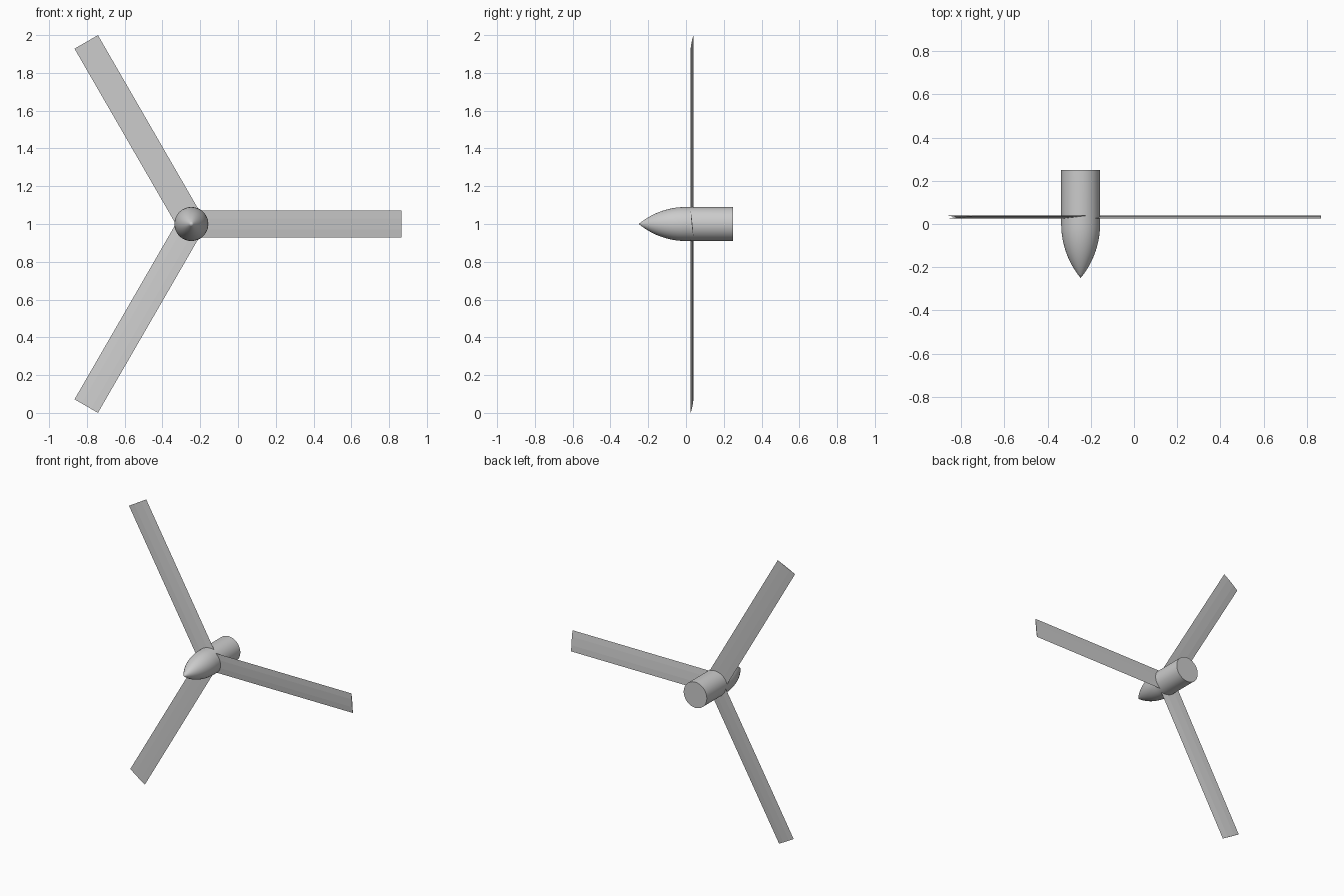
import bpy, bmesh, math
from mathutils import Matrix, Vector

if "Cube" in bpy.data.objects:
    bpy.data.objects.remove(bpy.data.objects["Cube"])

HUB = Vector((-0.247, 0, 1))
R, L = 0.09, 0.25          # hub radius, nose length
REACH, HALF, RISE, THICK = 1.113, 0.0715, 0.0075, 0.002

grey = bpy.data.materials.new("plain grey")
grey.diffuse_color = (0.6, 0.6, 0.6, 1)
grey.use_nodes = True
grey.node_tree.nodes["Principled BSDF"].inputs["Base Color"].default_value = grey.diffuse_color


def finish(name, bm, smooth):
    bmesh.ops.recalc_face_normals(bm, faces=bm.faces)
    mesh = bpy.data.meshes.new(name)
    bm.to_mesh(mesh)
    bm.free()
    mesh.materials.append(grey)
    ob = bpy.data.objects.new(name, mesh)
    bpy.context.collection.objects.link(ob)
    if smooth:
        bpy.ops.object.select_all(action='DESELECT')
        ob.select_set(True)
        bpy.context.view_layer.objects.active = ob
        bpy.ops.object.shade_smooth_by_angle(angle=math.radians(30))


# Hub: pointed ogive nose running into a straight cylinder
rho = (R * R + L * L) / (2 * R)
profile = []
for i in range(17):
    y = -L + L * i / 16
    profile.append((max(0, math.sqrt(rho * rho - y * y) - rho + R), y))
profile += [(R, 0.25), (0, 0.25)]
bm = bmesh.new()
verts = [bm.verts.new(HUB + Vector((r, y, 0))) for r, y in profile]
edges = [bm.edges.new(p) for p in zip(verts, verts[1:])]
bmesh.ops.spin(bm, geom=verts + edges, cent=HUB, axis=(0, 1, 0),
               angle=math.tau, steps=48)
bmesh.ops.remove_doubles(bm, verts=bm.verts, dist=1e-5)
finish("hub", bm, True)

# Blades: three thin, slightly pitched plates with tapered edges
section = [(-1, 0), (-0.4, -1), (0.4, -1), (1, 0), (0.4, 1), (-0.4, 1)]
for k in range(3):
    turn = Matrix.Rotation(-k * math.tau / 3, 4, 'Y')
    bm = bmesh.new()
    rings = []
    for reach in (0.03, REACH):
        rings.append([bm.verts.new(HUB + turn @ Vector(
            (reach, 0.032 - RISE * t + THICK * s, HALF * t)))
            for t, s in section])
    for i in range(6):
        j = (i + 1) % 6
        bm.faces.new((rings[0][i], rings[0][j], rings[1][j], rings[1][i]))
    for ring in rings:
        bm.faces.new(ring)
    finish("blade_%d" % (k + 1), bm, False)
